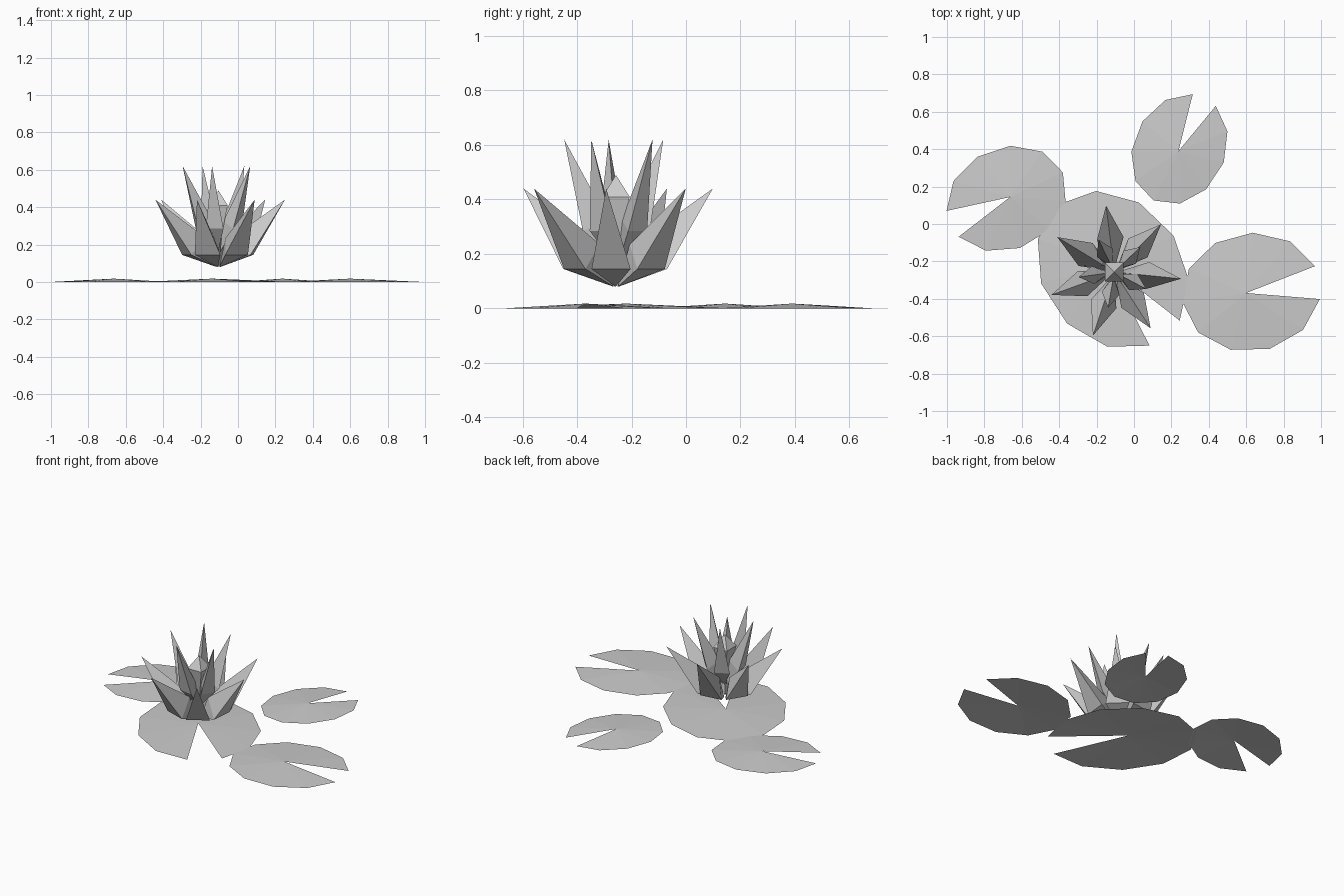
import bpy
from math import cos, sin, radians, pi

if "Cube" in bpy.data.objects:
    bpy.data.objects.remove(bpy.data.objects["Cube"])


def make_object(name, verts, faces):
    mesh = bpy.data.meshes.new(name)
    mesh.from_pydata(verts, [], faces)
    mesh.update()
    obj = bpy.data.objects.new(name, mesh)
    bpy.context.collection.objects.link(obj)
    return obj


def lily_pad(name, x, y, heading, a, b, shift, segments=10, half_gap=16.3):
    """Notched oval fan, raised a little at the notch point."""
    h = radians(heading)
    verts = [(x, y, 0.018)]
    for i in range(segments + 1):
        t = radians(half_gap + i * (360 - 2 * half_gap) / segments)
        u, v = shift + a * cos(t), b * sin(t)
        verts.append((x + u * cos(h) - v * sin(h), y + u * sin(h) + v * cos(h), 0))
    make_object(name, verts, [(0, i, i + 1) for i in range(1, segments + 1)])


def petal_ring(name, count, phase, base, shoulder, half_width, ridge, tip):
    """Ring of pointed petals: flat outside, ridged inside. Points are (radius, z)."""
    verts, faces = [], []
    profile = [(base, 0), (shoulder, half_width), (shoulder, -half_width), (ridge, 0), (tip, 0)]
    for k in range(count):
        t = radians(phase) + 2 * pi * k / count
        n = len(verts)
        for (r, z), w in profile:
            verts.append((CX + r * cos(t) - w * sin(t), CY + r * sin(t) + w * cos(t), z))
        for f in [(0, 1, 2), (1, 4, 2), (0, 3, 1), (0, 2, 3), (1, 3, 4), (2, 4, 3)]:
            faces.append([n + i for i in f])
    make_object(name, verts, faces)


# Floating leaves
lily_pad("lily_pad_left", -0.663, 0.144, 205, 0.332, 0.272, 0.02)
lily_pad("lily_pad_centre", -0.137, -0.22, -50.4, 0.455, 0.373, 0.035)
lily_pad("lily_pad_back", 0.238, 0.39, 63.2, 0.307, 0.246, 0.011)
lily_pad("lily_pad_right", 0.599, -0.369, 8.3, 0.372, 0.317, 0.029)

# Flower petals
CX, CY = -0.105, -0.257
petal_ring("outer_petals", 7, 97.1, (0.01, 0.08), (0.18, 0.145), 0.072, (0.07, 0.235), (0.358, 0.44))
petal_ring("inner_petals", 5, 44, (0.01, 0.16), (0.115, 0.285), 0.048, (0.03, 0.325), (0.193, 0.62))

# Four-sided bud in the middle
bud = [(CX, CY, 0.16), (CX, CY, 0.49)]
bud += [(CX + sx * 0.05, CY + sy * 0.05, 0.41) for sx, sy in [(1, 1), (-1, 1), (-1, -1), (1, -1)]]
faces = []
for i in range(4):
    p, q = 2 + i, 2 + (i + 1) % 4
    faces += [(p, q, 1), (q, p, 0)]
make_object("centre_bud", bud, faces)
